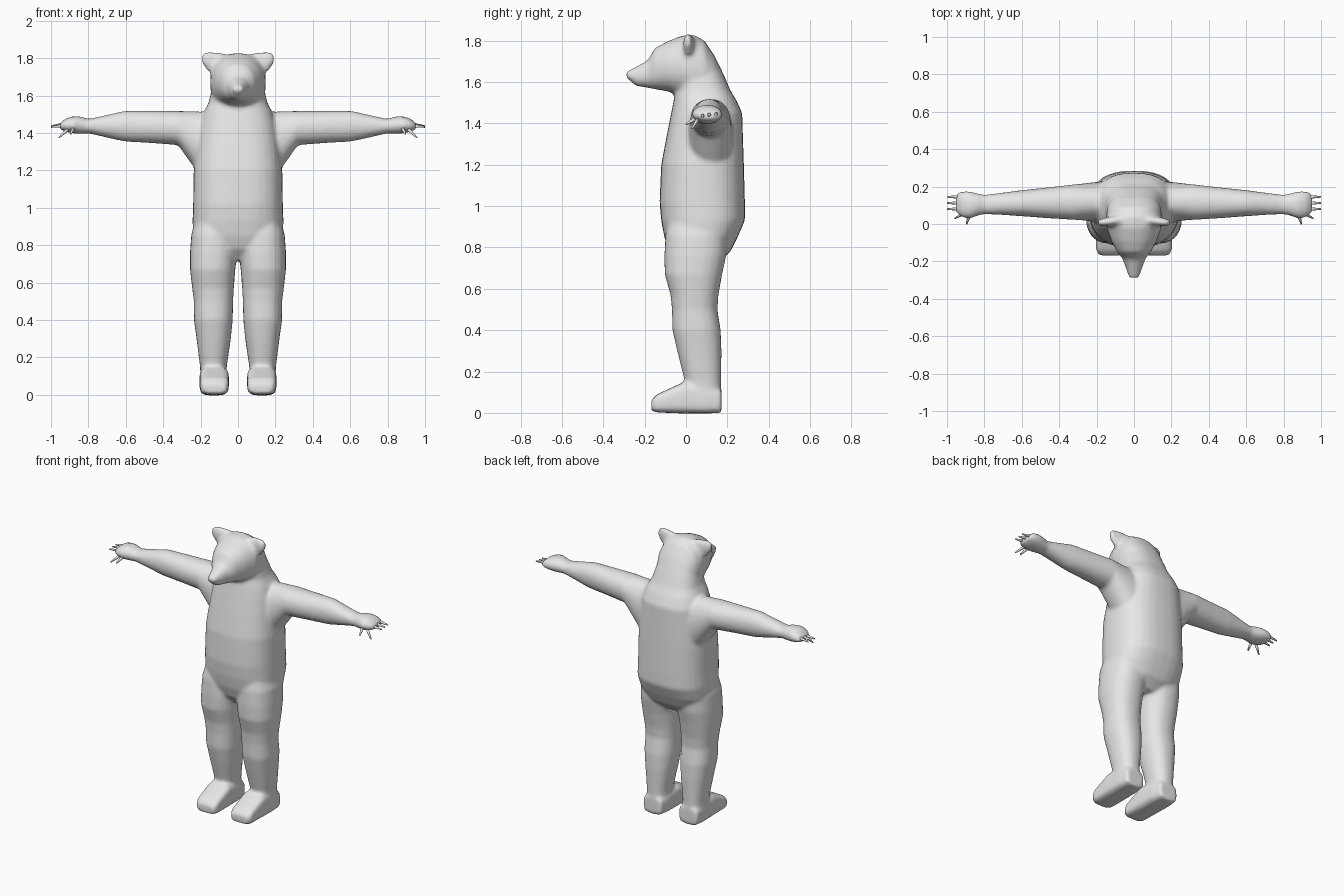
import bpy, bmesh, math
from mathutils import Vector

fur = bpy.data.materials.new("grey_fur")
fur.diffuse_color = (0.8, 0.8, 0.8, 1)


def ring(axis, t, alo, ahi, blo, bhi, power, sides):
    """Rounded-box cross-section at t on an axis; a and b are the other axes in xyz order."""
    pts = []
    for i in range(sides):
        ang = 2 * math.pi * i / sides
        c, s = math.cos(ang), math.sin(ang)
        a = (alo + ahi) / 2 + (ahi - alo) / 2 * math.copysign(abs(c) ** (2 / power), c)
        b = (blo + bhi) / 2 + (bhi - blo) / 2 * math.copysign(abs(s) ** (2 / power), s)
        p = [a, b]
        p.insert("xyz".index(axis), t)
        pts.append(p)
    return pts


def loft(bm, axis, sections, power=2.0, sides=24, flip=1):
    loops = [[bm.verts.new((x * flip, y, z)) for x, y, z in ring(axis, *s, power, sides)]
             for s in sections]
    for lo, hi in zip(loops, loops[1:]):
        for i in range(sides):
            j = (i + 1) % sides
            bm.faces.new((lo[i], lo[j], hi[j], hi[i]))
    bm.faces.new(loops[0])
    bm.faces.new(loops[-1])


def finish(bm, name):
    bmesh.ops.recalc_face_normals(bm, faces=bm.faces)
    mesh = bpy.data.meshes.new(name)
    bm.to_mesh(mesh)
    bm.free()
    mesh.materials.append(fur)
    mesh.shade_smooth()
    obj = bpy.data.objects.new(name, mesh)
    bpy.context.collection.objects.link(obj)
    return obj


# torso and neck: height, half width, front, back
TORSO = [(0.72, 0.10, -0.03, 0.15), (0.78, 0.20, -0.08, 0.215), (0.85, 0.24, -0.105, 0.25),
         (0.93, 0.243, -0.12, 0.285), (1.02, 0.24, -0.128, 0.285), (1.2, 0.237, -0.12, 0.28),
         (1.35, 0.22, -0.092, 0.275), (1.45, 0.205, -0.072, 0.272), (1.51, 0.185, -0.06, 0.245),
         (1.56, 0.158, -0.05, 0.215), (1.63, 0.142, -0.05, 0.185), (1.70, 0.12, -0.05, 0.152)]
# head and snout: depth, half width, bottom, top
HEAD = [(-0.288, 0.026, 1.62, 1.65), (-0.24, 0.042, 1.58, 1.675), (-0.185, 0.062, 1.572, 1.705),
        (-0.15, 0.09, 1.565, 1.765), (-0.09, 0.122, 1.555, 1.797), (-0.02, 0.147, 1.53, 1.825),
        (0.04, 0.15, 1.5, 1.828), (0.09, 0.143, 1.5, 1.80), (0.14, 0.12, 1.48, 1.725),
        (0.17, 0.08, 1.48, 1.64)]
# leg: height, inner, outer, front, back
LEG = [(0.05, 0.06, 0.2, 0.0, 0.17), (0.15, 0.06, 0.203, -0.005, 0.17),
       (0.3, 0.038, 0.222, -0.043, 0.172), (0.4, 0.028, 0.236, -0.066, 0.168),
       (0.5, 0.026, 0.236, -0.068, 0.152), (0.57, 0.022, 0.245, -0.075, 0.157),
       (0.67, 0.014, 0.257, -0.103, 0.175), (0.76, 0.005, 0.257, -0.105, 0.195),
       (0.86, 0.01, 0.25, -0.1, 0.2), (0.95, 0.03, 0.22, -0.08, 0.18)]
# foot: depth, inner, outer, bottom, top
FOOT = [(-0.168, 0.065, 0.185, 0.01, 0.062), (-0.14, 0.05, 0.203, 0.002, 0.09),
        (-0.01, 0.048, 0.206, -0.003, 0.15), (0.1, 0.052, 0.206, -0.003, 0.13),
        (0.172, 0.065, 0.197, 0.0, 0.11)]
# arm with armpit web and hand: reach, front, back, bottom, top
ARM = [(0.1, 0.0, 0.23, 1.14, 1.5), (0.2, 0.01, 0.225, 1.17, 1.515), (0.26, 0.018, 0.218, 1.25, 1.517),
       (0.32, 0.022, 0.212, 1.335, 1.518), (0.45, 0.03, 0.197, 1.345, 1.518),
       (0.61, 0.042, 0.18, 1.355, 1.518), (0.7, 0.048, 0.168, 1.375, 1.497),
       (0.8, 0.052, 0.156, 1.398, 1.475), (0.84, 0.043, 0.165, 1.395, 1.488),
       (0.88, 0.028, 0.175, 1.398, 1.49), (0.92, 0.036, 0.176, 1.405, 1.478),
       (0.953, 0.06, 0.163, 1.42, 1.452)]
# ear: reach, front, back, bottom, top
EAR = [(0.06, -0.01, 0.05, 1.74, 1.822), (0.12, -0.012, 0.042, 1.70, 1.832),
       (0.165, -0.012, 0.03, 1.735, 1.835), (0.193, -0.008, 0.022, 1.775, 1.82)]

# body: overlapping lofts fused into one smooth skin
bm = bmesh.new()
loft(bm, "z", [(z, -w, w, f, b) for z, w, f, b in TORSO], 2.5, 32)
loft(bm, "y", [(y, -w, w, lo, hi) for y, w, lo, hi in HEAD], 2.2)
for side in (1, -1):
    loft(bm, "z", LEG, 2.3, flip=side)
    loft(bm, "y", FOOT, 4, flip=side)
    loft(bm, "x", ARM, 2.1, flip=side)
    loft(bm, "x", EAR, 2.2, flip=side)
body = finish(bm, "bear_body")
skin = body.modifiers.new("fuse", "REMESH")
skin.mode = "VOXEL"
skin.voxel_size = 0.011
skin.use_smooth_shade = True
soften = body.modifiers.new("soften", "SMOOTH")
soften.factor = 0.5
soften.iterations = 6

# claws: base, tip
CLAWS = [((0.925, 0.145, 1.447), (1.0, 0.145, 1.437)), ((0.93, 0.112, 1.445), (1.0, 0.112, 1.435)),
         ((0.925, 0.08, 1.44), (1.0, 0.08, 1.432)), ((0.905, 0.06, 1.425), (0.957, 0.03, 1.375)),
         ((0.88, 0.05, 1.425), (0.895, 0.0, 1.395))]
for side, label in ((1, "left"), (-1, "right")):
    bm = bmesh.new()
    for base, tip in CLAWS:
        a, b = (Vector((p[0] * side, p[1], p[2])) for p in (base, tip))
        turn = (b - a).to_track_quat("Z", "Y").to_matrix().to_4x4()
        turn.translation = (a + b) / 2
        bmesh.ops.create_cone(bm, cap_ends=True, segments=8, radius1=0.011, radius2=0.004,
                              depth=(b - a).length, matrix=turn)
    finish(bm, label + "_claws")
